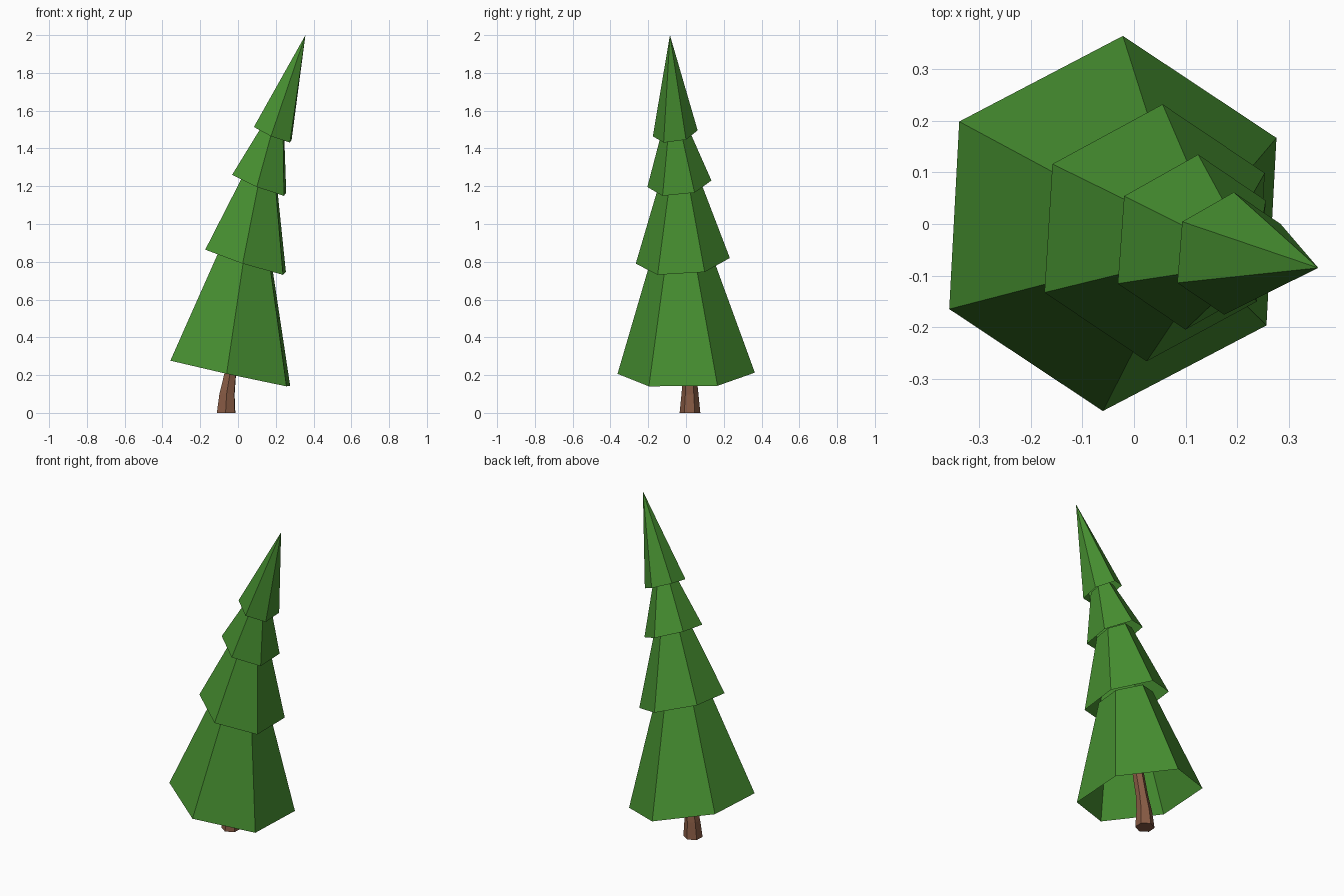
import bpy, bmesh, math
from mathutils import Vector

if "Cube" in bpy.data.objects:
    bpy.data.objects.remove(bpy.data.objects["Cube"])

SIDES, TURN = 6, math.radians(27)


def material(name, rgb):
    m = bpy.data.materials.new(name)
    m.diffuse_color = (*rgb, 1)
    m.use_nodes = True
    m.node_tree.nodes["Principled BSDF"].inputs["Base Color"].default_value = m.diffuse_color
    return m


green = material("pine green", (0.062, 0.275, 0.030))
brown = material("bark brown", (0.245, 0.105, 0.058))


def loft(name, rings, mat, tip=None, cap=False):
    """Join tilted hexagon rings (centre, radius, x slope, y slope)."""
    bm = bmesh.new()
    loops = []
    for centre, r, sx, sy in rings:
        tilt = Vector((0, 0, 1)).rotation_difference(Vector((-sx, -sy, 1)))
        loop = []
        for i in range(SIDES):
            a = TURN + math.tau * i / SIDES
            p = tilt @ Vector((r * math.cos(a), r * math.sin(a), 0))
            loop.append(bm.verts.new(Vector(centre) + p))
        loops.append(loop)
    for low, high in zip(loops, loops[1:]):
        for i in range(SIDES):
            j = (i + 1) % SIDES
            bm.faces.new((low[i], low[j], high[j], high[i]))
    if tip:
        t = bm.verts.new(tip)
        for i in range(SIDES):
            bm.faces.new((loops[-1][i], loops[-1][(i + 1) % SIDES], t))
    if cap:
        bm.faces.new(loops[0][::-1])
    me = bpy.data.meshes.new(name)
    bm.to_mesh(me)
    bm.free()
    me.materials.append(mat)
    ob = bpy.data.objects.new(name, me)
    bpy.context.collection.objects.link(ob)
    return ob


# bent trunk, running up inside the lowest tier
loft("trunk", [((-0.063, 0.021, 0), 0.055, 0, 0),
               ((-0.058, 0.021, 0.10), 0.045, -0.08, 0),
               ((-0.042, 0.020, 0.20), 0.035, -0.15, 0),
               ((0.0, 0.0, 0.50), 0.03, -0.2, 0)], brown, cap=True)

# open foliage skirts, each tucked into the one above
loft("bottom_tier", [((-0.041, 0.001, 0.21), 0.364, -0.22, 0.02),
                     ((0.041, -0.023, 0.83), 0.160, -0.31, 0.07)], green)
loft("lower_middle_tier", [((0.040, -0.017, 0.805), 0.250, -0.32, 0.08),
                           ((0.117, -0.034, 1.23), 0.106, -0.38, 0.12)], green)
loft("upper_middle_tier", [((0.112, -0.035, 1.213), 0.171, -0.40, 0.13),
                           ((0.186, -0.058, 1.50), 0.070, -0.43, 0.16)], green)
loft("top_tier", [((0.184, -0.057, 1.48), 0.120, -0.43, 0.165)], green,
     tip=(0.357, -0.085, 2.0))
